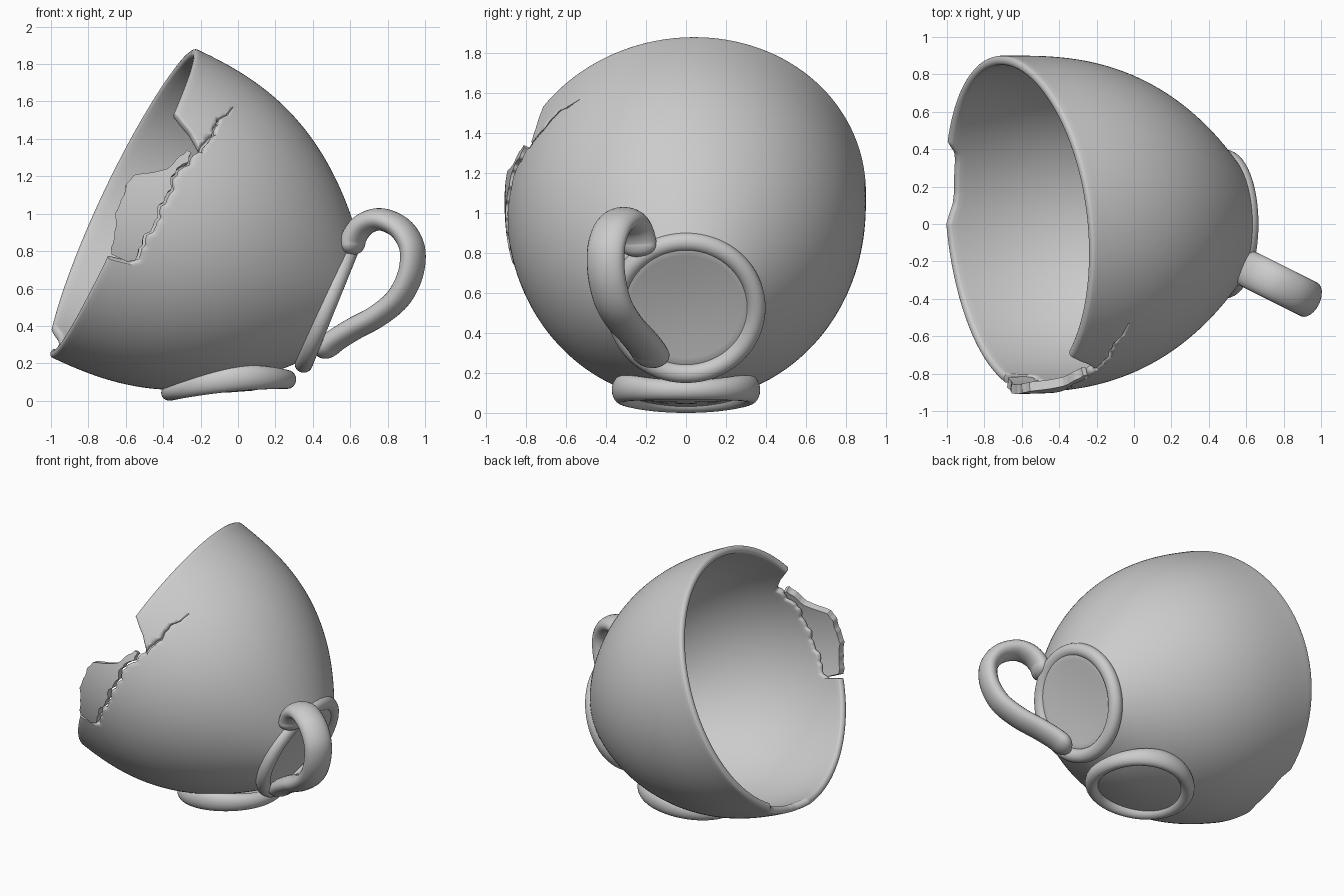
import bpy, bmesh
from math import sin, cos, pi, radians, sqrt
from mathutils import Vector

if "Cube" in bpy.data.objects:
    bpy.data.objects.remove(bpy.data.objects["Cube"])

# Tilted frame of the cup: base centre, opening axis, "up the rim", towards viewer
BASE = Vector((0.494, 0, 0.535))
AXIS = Vector((-0.904, 0, 0.427))
UP = Vector((0.427, 0, 0.904))
NEAR = Vector((0, -1, 0))
WALL = 0.05


def cup(deg, t, r):
    a = radians(deg)
    return BASE + AXIS * t + (UP * 1.012 * cos(a) + NEAR * sin(a)) * r


def bowl(t):
    """Outer radius of the bowl at distance t from its base."""
    return 0.352 + 0.548 * (1 - max(0.0, 1 - t / 1.235) ** 2.55)


def lerp(table, x):
    for (x0, y0), (x1, y1) in zip(table, table[1:]):
        if x <= x1:
            return y0 + (y1 - y0) * max(0.0, (x - x0) / (x1 - x0))
    return table[-1][1]


def loft(name, rings, closed=False, angle=35):
    """Skin a row of closed loops; cap the ends unless closed."""
    bm = bmesh.new()
    loops = [[bm.verts.new(p) for p in ring] for ring in rings]
    n = len(loops[0])
    pairs = list(zip(loops, loops[1:]))
    if closed:
        pairs.append((loops[-1], loops[0]))
    for a, b in pairs:
        for i in range(n):
            j = (i + 1) % n
            bm.faces.new((a[i], a[j], b[j], b[i]))
    if not closed:
        bm.faces.new(loops[0])
        bm.faces.new(loops[-1])
    bmesh.ops.recalc_face_normals(bm, faces=bm.faces)
    mesh = bpy.data.meshes.new(name)
    bm.to_mesh(mesh)
    bm.free()
    ob = bpy.data.objects.new(name, mesh)
    bpy.context.collection.objects.link(ob)
    bpy.ops.object.select_all(action='DESELECT')
    ob.select_set(True)
    bpy.context.view_layer.objects.active = ob
    bpy.ops.object.shade_smooth_by_angle(angle=radians(angle))
    return ob


def ellipse(c, u, v, n=24):
    return [c + u * cos(2 * pi * i / n) + v * sin(2 * pi * i / n) for i in range(n)]


def jag(deg):
    return 0.008 * sin(deg * 0.53) + 0.006 * sin(deg * 1.17 + 1) + 0.002 * sin(deg * 2.3)


# Rim height around the cup, with the big break and a small chip
BREAK = [(53, 1.17), (57, 1.07), (61, 0.975), (72, 1.03), (80, 1.025),
         (92, 1.02), (106, 1.035), (108.2, 1.05), (109.2, 1.165)]


def rim(deg):
    if 53 <= deg <= 109.2:
        fade = min(1.0, (deg - 53) / 8)
        return lerp(BREAK, deg) + jag(deg) * fade
    s = sin(radians(deg))
    chip = lerp([(180, 0), (184, 0.025), (187, 0.045), (191, 0.055), (203, 0.055),
                 (206, 0.045), (208, 0.02), (210, 0)], deg)
    return 1.235 - 0.085 * s + 0.025 * s * s - chip


# Bowl: outside, rounded lip, inside
COLS = [i * 0.75 for i in range(480)]
RIMS = [rim(d) for d in COLS]
LIP = 0.02
rings = [[cup(d, t, r) for d in COLS]
         for r, t in ((0.01, 0.005), (0.18, 0.002), (0.28, -0.012), (0.33, -0.015))]
for k in range(45):
    f = k / 44
    rings.append([cup(d, (T - LIP) * f, bowl((T - LIP) * f)) for d, T in zip(COLS, RIMS)])
for k in range(1, 8):
    a = k * pi / 8
    dt, dr = LIP * (1 - sin(a)), WALL / 2 * (1 - cos(a))
    rings.append([cup(d, T - dt, bowl(T - LIP) - dr) for d, T in zip(COLS, RIMS)])
for k in range(40):
    f = k / 39
    row = []
    for d, T in zip(COLS, RIMS):
        t = (T - LIP) * (1 - f) + 0.07 * f
        row.append(cup(d, t, bowl(t) - WALL))
    rings.append(row)
rings += [[cup(d, t, r) for d in COLS] for r, t in ((0.33, 0.05), (0.2, 0.045), (0.01, 0.045))]
body = loft("cup_bowl", rings, angle=50)

# Jagged crack running on from the break
crack = [(62, 0.97), (59, 0.972), (57, 0.962), (55, 0.958), (53, 0.944), (50, 0.958),
         (48, 0.952), (46, 0.958), (42, 0.925), (40, 0.922), (37, 0.913)]
rings = []
for i, (d, t) in enumerate(crack):
    w = 0.019 * (1 - i / (len(crack) - 1)) + 0.003
    r = bowl(t)
    rings.append([cup(d, t - w, r + 0.04), cup(d, t + w, r + 0.04),
                  cup(d, t + w * 0.3, r - 0.03), cup(d, t - w * 0.3, r - 0.03)])
cutter = loft("crack_cutter", rings)
cutter.hide_render = True
cutter.hide_viewport = True
mod = body.modifiers.new("crack", 'BOOLEAN')
mod.operation = 'DIFFERENCE'
mod.solver = 'EXACT'
mod.object = cutter

# Loose shard sitting in the break
SHARD = [(64, 1.04), (73, 1.085), (78, 1.19), (80, 1.235), (84, 1.25),
         (94, 1.235), (102, 1.19), (107.5, 1.165)]
rings = []
for i in range(88):
    d = 64 + i * 0.5
    lo = rim(d) + 0.012
    hi = max(lo + 0.01, lerp(SHARD, d) + 0.4 * jag(d + 40))
    ts = [lo + (hi - lo) * k / 6 for k in range(7)]
    rings.append([cup(d, t, bowl(t) + 0.008) for t in ts]
                 + [cup(d, t, bowl(t) - WALL + 0.008) for t in reversed(ts)])
loft("rim_shard", rings)

# Foot ring around the cup base
rings = []
for i in range(120):
    d = i * 3
    out = UP * cos(radians(d)) + NEAR * sin(radians(d))
    c = cup(d, 0.005 + 0.02 * cos(radians(d)), 0.35) - UP * 0.012
    rings.append(ellipse(c, out * 0.048, AXIS * 0.048))
loft("base_foot_ring", rings, True, 60)


# Second ring on the ground, draped against the bowl's side, with its recessed floor
def ground(i, s=1.0):
    a = i * pi / 60
    z = 0.078 + 0.036 * cos(a) + 0.037 * sin(a) ** 2
    return Vector((-0.05 + 0.315 * s * cos(a), 0.325 * s * sin(a), 0.06 + (z - 0.06) * s * s))


rings = []
for i in range(120):
    a = i * pi / 60
    high = 0.042 + 0.008 * (1 + cos(a)) / 2 + 0.022 * sin(a) ** 2
    rings.append(ellipse(ground(i), Vector((cos(a), sin(a), 0)) * 0.046, Vector((0, 0, high))))
loft("ground_ring", rings, True, 60)
lift = Vector((0, 0, 0.03))
rings = [[ground(i, s) - lift * 0.5 for i in range(120)] for s in (0.03, 0.4, 0.7, 0.9, 1)]
rings += [[ground(i, s) + lift for i in range(120)] for s in (1, 0.7, 0.4, 0.03)]
loft("ground_ring_floor", rings, False, 60)

# Handle: flat oval section swept along a curve in a turned upright plane
path = [(0.62, 0.78), (0.615, 0.86), (0.67, 0.94), (0.76, 0.97), (0.86, 0.93), (0.92, 0.85),
        (0.935, 0.76), (0.913, 0.65), (0.85, 0.54), (0.74, 0.45), (0.62, 0.385),
        (0.51, 0.315), (0.43, 0.24)]
P = [Vector((x, -0.235 - 0.5 * (x - 0.6), z)) for x, z in path]
P = [2 * P[0] - P[1]] + P + [2 * P[-1] - P[-2]]
SIDE = Vector((0.43, 0.9, 0)).normalized()
STEP = 8
pts = []
for i in range(1, len(P) - 2):
    p0, p1, p2, p3 = P[i - 1:i + 3]
    for k in range(STEP):
        t = k / STEP
        pts.append(0.5 * (2 * p1 + (p2 - p0) * t + (2 * p0 - 5 * p1 + 4 * p2 - p3) * t * t
                          + (3 * p1 - p0 - 3 * p2 + p3) * t ** 3))
pts.append(P[-2])
rings = []
for i, c in enumerate(pts):
    tan = (pts[min(i + 1, len(pts) - 1)] - pts[max(i - 1, 0)]).normalized()
    d = min(1.0, min(i, len(pts) - 1 - i) / 6)
    f = sqrt(max(0.03, 1 - (1 - d) ** 2))
    rings.append(ellipse(c, SIDE * 0.1 * f, tan.cross(SIDE).normalized() * 0.06 * f))
loft("handle", rings, False, 60)
